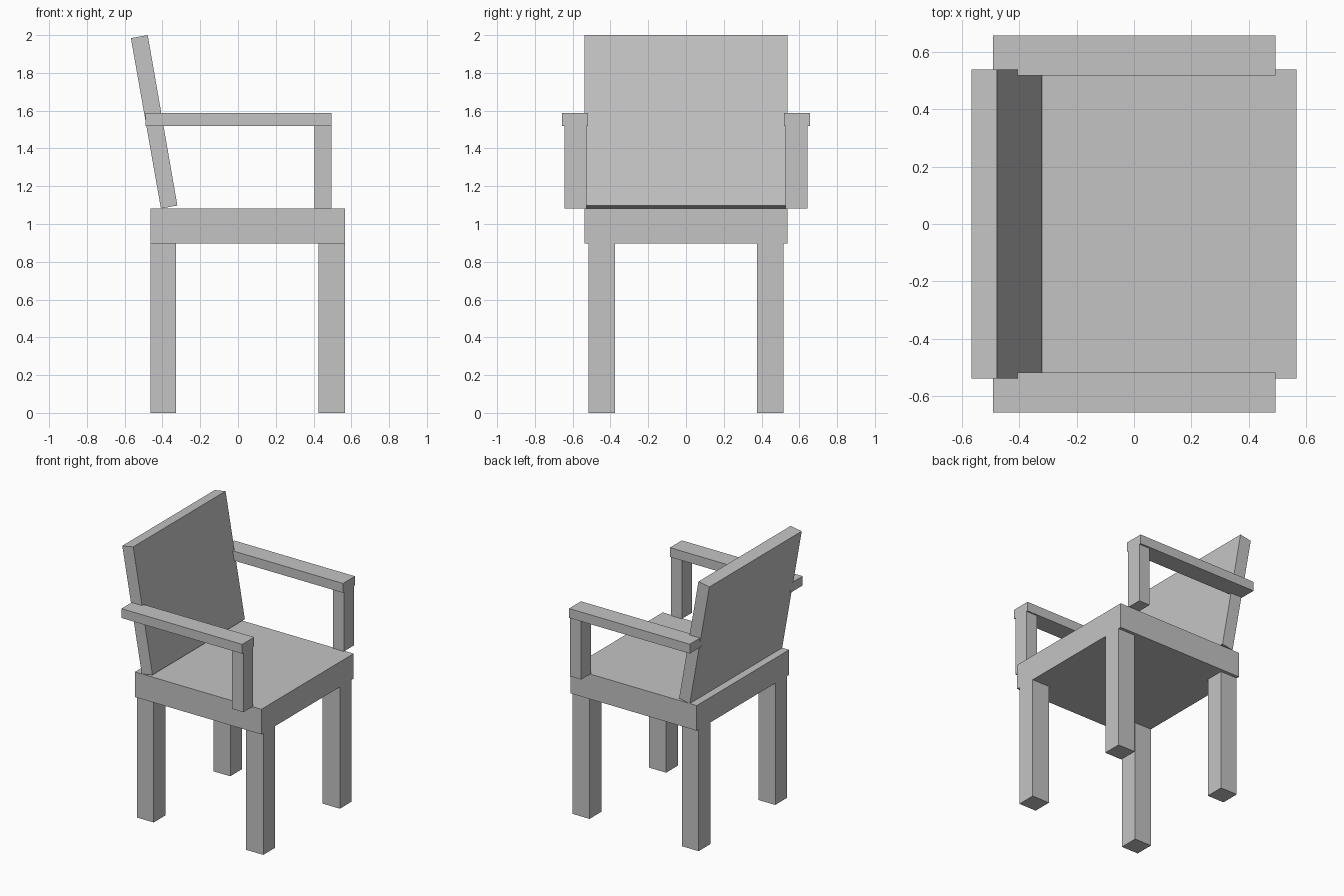
import bpy
import bmesh

default_cube = bpy.data.objects.get("Cube")
if default_cube:
    bpy.data.objects.remove(default_cube, do_unlink=True)

# One plain grey for the whole chair
GREY = (0.55, 0.55, 0.55, 1.0)
grey = bpy.data.materials.new("plain grey")
grey.use_nodes = True
grey.diffuse_color = GREY
grey.node_tree.nodes["Principled BSDF"].inputs["Base Color"].default_value = GREY


def prism(name, profile, y0, y1):
    """Extrude an x-z profile from y0 to y1."""
    bm = bmesh.new()
    face = bm.faces.new([bm.verts.new((x, y0, z)) for x, z in profile])
    moved = bmesh.ops.extrude_face_region(bm, geom=[face])["geom"]
    verts = [v for v in moved if isinstance(v, bmesh.types.BMVert)]
    bmesh.ops.translate(bm, vec=(0, y1 - y0, 0), verts=verts)
    bmesh.ops.recalc_face_normals(bm, faces=bm.faces)
    mesh = bpy.data.meshes.new(name)
    bm.to_mesh(mesh)
    bm.free()
    mesh.materials.append(grey)
    obj = bpy.data.objects.new(name, mesh)
    bpy.context.collection.objects.link(obj)
    return obj


def box(name, x0, x1, y0, y1, z0, z1):
    return prism(name, [(x0, z0), (x1, z0), (x1, z1), (x0, z1)], y0, y1)


SEAT_BOTTOM, SEAT_TOP, ARM_BOTTOM = 0.897, 1.082, 1.518
HALF_WIDTH = 0.538

# Seat slab
box("seat", -0.464, 0.567, -HALF_WIDTH, HALF_WIDTH, SEAT_BOTTOM, SEAT_TOP)

# Leaning backrest
prism("backrest", [(-0.408, 1.082), (-0.321, 1.098), (-0.478, 2.0), (-0.567, 1.984)],
      -HALF_WIDTH, HALF_WIDTH)

# Legs, arm posts and armrests on both sides
for side, s in (("left", 1), ("right", -1)):
    def side_box(name, x0, x1, inner, outer, z0, z1):
        y0, y1 = sorted((s * inner, s * outer))
        box(f"{side}_{name}", x0, x1, y0, y1, z0, z1)

    side_box("rear_leg", -0.464, -0.327, 0.377, 0.515, 0, SEAT_BOTTOM)
    side_box("front_leg", 0.426, 0.567, 0.377, 0.515, 0, SEAT_BOTTOM)
    side_box("arm_post", 0.404, 0.494, 0.528, 0.644, SEAT_TOP, ARM_BOTTOM)
    side_box("armrest", -0.491, 0.494, 0.518, 0.657, ARM_BOTTOM, 1.587)
